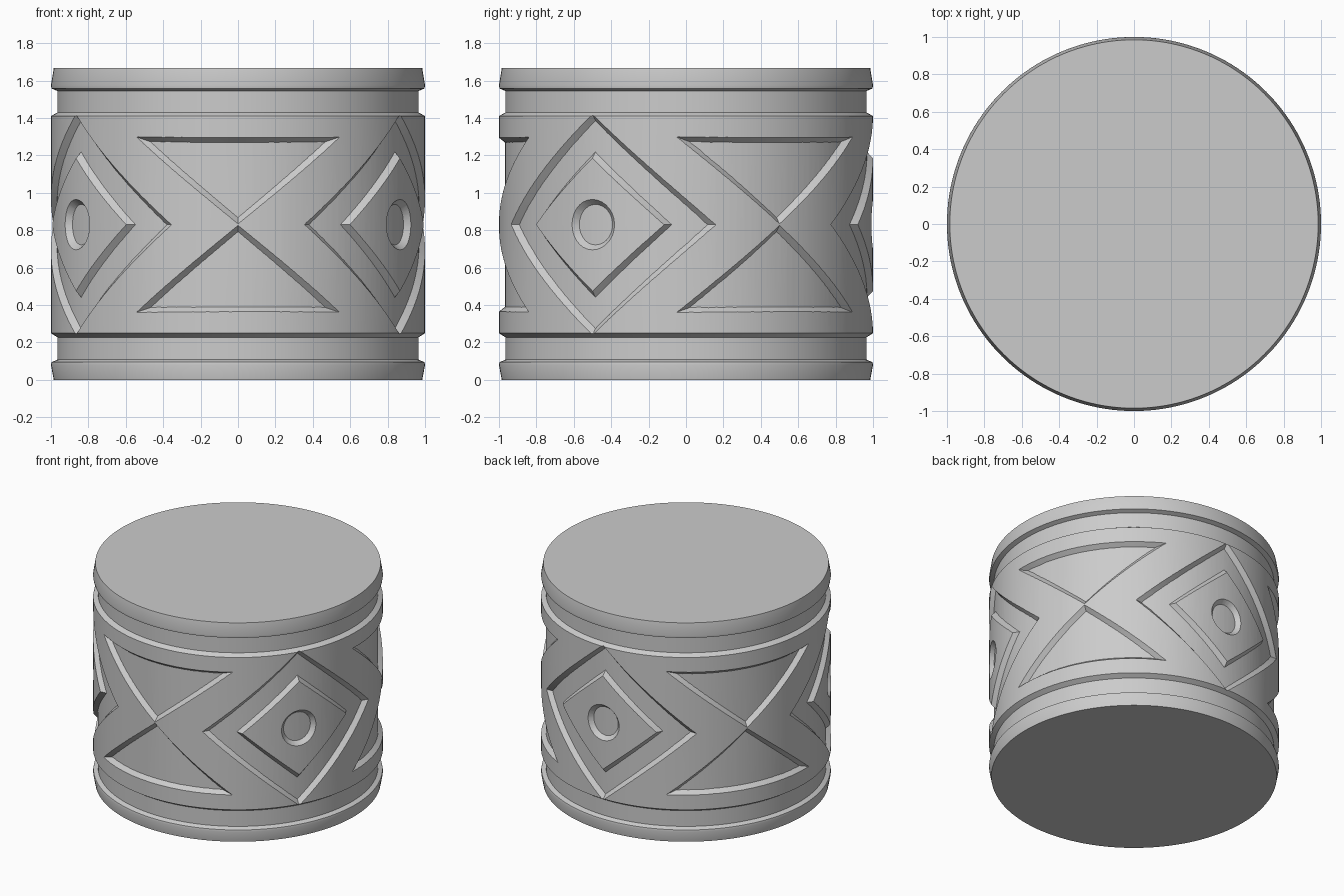
import bpy, bmesh
from math import sin, cos, pi, radians

if "Cube" in bpy.data.objects:
    bpy.data.objects.remove(bpy.data.objects["Cube"])

MID = 0.83       # height of the pattern's middle
FLOOR = 0.968    # radius of the sunken pattern floor
SEGMENTS = 160

clay = bpy.data.materials.new("plain_grey")
clay.use_nodes = True
grey = (0.6, 0.6, 0.6, 1)
clay.diffuse_color = grey
clay.node_tree.nodes["Principled BSDF"].inputs["Base Color"].default_value = grey


def make_object(name, rings):
    """Skin closed rings of points and cap both ends."""
    bm = bmesh.new()
    loops = [[bm.verts.new(p) for p in ring] for ring in rings]
    for low, high in zip(loops, loops[1:]):
        for i in range(len(low)):
            j = (i + 1) % len(low)
            bm.faces.new((low[i], low[j], high[j], high[i]))
    bm.faces.new(loops[0][::-1])
    bm.faces.new(loops[-1])
    bmesh.ops.recalc_face_normals(bm, faces=bm.faces)
    mesh = bpy.data.meshes.new(name)
    bm.to_mesh(mesh)
    bm.free()
    mesh.materials.append(clay)
    obj = bpy.data.objects.new(name, mesh)
    bpy.context.collection.objects.link(obj)
    return obj


def lathe(name, profile):
    turns = [2 * pi * i / SEGMENTS for i in range(SEGMENTS)]
    return make_object(name, [[(r * cos(t), r * sin(t), z) for t in turns]
                              for r, z in profile])


def wrapped_block(name, outline, centre, inradius, turn, slope, near, far):
    """Block whose outline (angle, height) is wrapped round the drum, with sloped walls."""
    def ring(radius, flat):
        grow = 1 + slope * (min(max(radius, 0.94), 1.03) - 1) / inradius
        points = []
        for a, z in outline:
            a, z = a * grow, centre + (z - centre) * grow
            r = radius / cos(a) if flat else radius
            points.append((r * sin(turn + a), -r * cos(turn + a), z))
        return points
    return make_object(name, [ring(near, True), ring(0.94, False),
                              ring(1.03, False), ring(far, True)])


def polygon(corners, steps=14):
    points = []
    for (a, z), (b, w) in zip(corners, corners[1:] + corners[:1]):
        points += [(a + (b - a) * i / steps, z + (w - z) * i / steps) for i in range(steps)]
    return points


def diamond(wide, tall):
    return polygon([(wide, MID), (0, MID + tall), (-wide, MID), (0, MID - tall)])


def combine(target, other, operation):
    """Apply a boolean and discard the helper."""
    mod = target.modifiers.new("combine", 'BOOLEAN')
    mod.operation, mod.solver, mod.object = operation, 'EXACT', other
    graph = bpy.context.evaluated_depsgraph_get()
    mesh = bpy.data.meshes.new_from_object(target.evaluated_get(graph))
    target.modifiers.clear()
    target.data = mesh
    bpy.data.objects.remove(other)


# Drum with flared rims and a groove near each end
drum = lathe("drum_body", [
    (0.985, 0), (1, 0.08), (0.997, 0.095), (0.966, 0.108), (0.966, 0.228), (1, 0.25),
    (1, 1.41), (0.966, 1.43), (0.966, 1.545), (0.997, 1.558), (1, 1.575), (0.985, 1.667)])

for k in range(3):
    # Hourglass: two sunken triangles, tip to tip
    turn = radians(120 * k)
    for side in (1, -1):
        corners = [(0, MID + side * 0.004), (0.56, MID + side * 0.465),
                   (-0.56, MID + side * 0.465)]
        cutter = wrapped_block("triangle_cutter", polygon(corners), MID + side * 0.265,
                               0.2, turn, 0.8, 0.5, 1.3)
        combine(drum, cutter, 'DIFFERENCE')

    # Sunken diamond around a raised diamond
    turn += radians(60)
    cutter = wrapped_block("diamond_cutter", diamond(0.68, 0.59), MID, 0.44,
                           turn, 0.8, 0.5, 1.3)
    plug = wrapped_block("inner_diamond", diamond(0.41, 0.355), MID, 0.27,
                         turn, -0.8, 0.4, 1.5)
    combine(cutter, plug, 'DIFFERENCE')
    combine(drum, cutter, 'DIFFERENCE')

    # Round dimple in the raised diamond
    circle = [(0.13 * cos(pi * i / 14), MID + 0.135 * sin(pi * i / 14)) for i in range(28)]
    cutter = wrapped_block("dimple_cutter", circle, MID, 0.13, turn, 0.8, 0.5, 1.3)
    combine(drum, cutter, 'DIFFERENCE')

# Core gives every sunken shape its curved floor
combine(drum, lathe("core", [(FLOOR, 0.235), (FLOOR, 1.425)]), 'UNION')

bpy.ops.object.select_all(action='DESELECT')
drum.select_set(True)
bpy.context.view_layer.objects.active = drum
bpy.ops.object.shade_smooth_by_angle(angle=radians(25))
